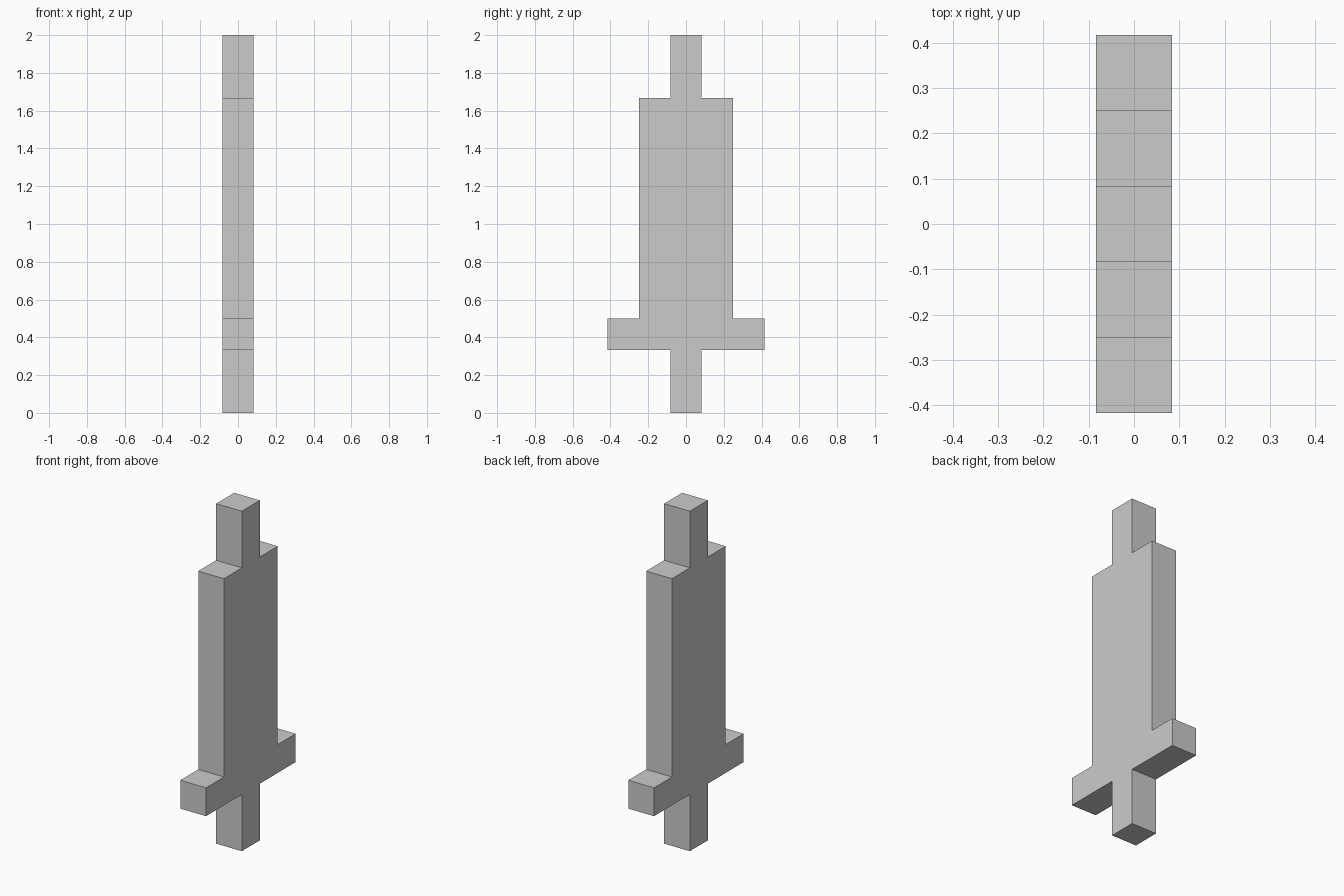
import bpy, bmesh

if "Cube" in bpy.data.objects:
    bpy.data.objects.remove(bpy.data.objects["Cube"])

U = 1 / 6  # block size: the sword is 12 blocks tall and 1 block thick

# Half outline (y, z) in blocks: grip, crossguard, blade, narrow tip
half = [(0.5, 0), (0.5, 2), (2.5, 2), (2.5, 3),
        (1.5, 3), (1.5, 10), (0.5, 10), (0.5, 12)]
outline = half + [(-y, z) for y, z in reversed(half)]

# Sword: mirrored outline extruded through its thickness along x
bm = bmesh.new()
face = bm.faces.new([bm.verts.new((-U / 2, y * U, z * U)) for y, z in outline])
extruded = bmesh.ops.extrude_face_region(bm, geom=[face], use_keep_orig=True)
verts = [v for v in extruded["geom"] if isinstance(v, bmesh.types.BMVert)]
bmesh.ops.translate(bm, verts=verts, vec=(U, 0, 0))
bmesh.ops.recalc_face_normals(bm, faces=bm.faces)

mesh = bpy.data.meshes.new("sword")
bm.to_mesh(mesh)
bm.free()
bpy.context.collection.objects.link(bpy.data.objects.new("sword", mesh))
